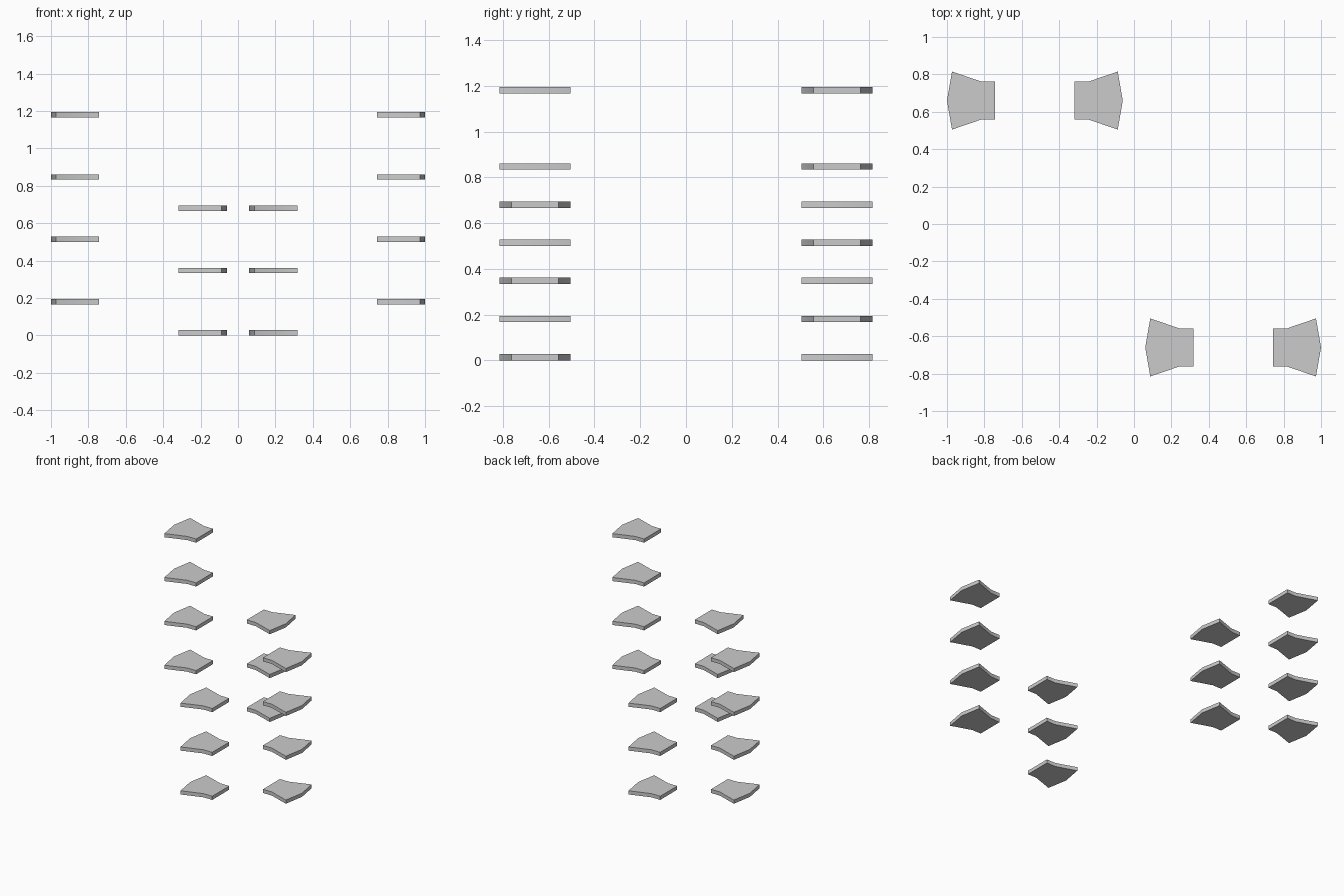
import bpy, bmesh

if "Cube" in bpy.data.objects:
    bpy.data.objects.remove(bpy.data.objects["Cube"])

THICK = 0.028
STEP = 1 / 6          # height offset between the two staggered columns

# Plate outline: (distance inward from the pointed tip, offset across)
OUTLINE = [(0, 0), (0.027, -0.155), (0.182, -0.102), (0.257, -0.102),
           (0.257, 0.102), (0.182, 0.102), (0.027, 0.155)]


def plate(name, tip_x, y, z, direction):
    """Flared plate whose wide end sits at tip_x and whose body runs along direction."""
    bm = bmesh.new()
    verts = [bm.verts.new((tip_x + direction * u, y + v, z)) for u, v in OUTLINE]
    face = bm.faces.new(verts)
    top = bmesh.ops.extrude_face_region(bm, geom=[face])["geom"]
    bmesh.ops.translate(bm, vec=(0, 0, THICK),
                        verts=[g for g in top if isinstance(g, bmesh.types.BMVert)])
    bmesh.ops.recalc_face_normals(bm, faces=bm.faces)
    mesh = bpy.data.meshes.new(name)
    bm.to_mesh(mesh)
    bm.free()
    obj = bpy.data.objects.new(name, mesh)
    bpy.context.collection.objects.link(obj)
    obj.select_set(True)
    bpy.context.view_layer.objects.active = obj


# Two rows, each with an inner stack of three and an outer stack of four plates
for row, s, y in (("front", 1, -0.66), ("back", -1, 0.66)):
    for i in range(3):
        plate(f"{row}_inner_plate_{i + 1}", s * 0.06, y, 2 * i * STEP, s)
    for i in range(4):
        plate(f"{row}_outer_plate_{i + 1}", s * 1.0, y, (2 * i + 1) * STEP, -s)

bpy.ops.object.shade_smooth_by_angle()
